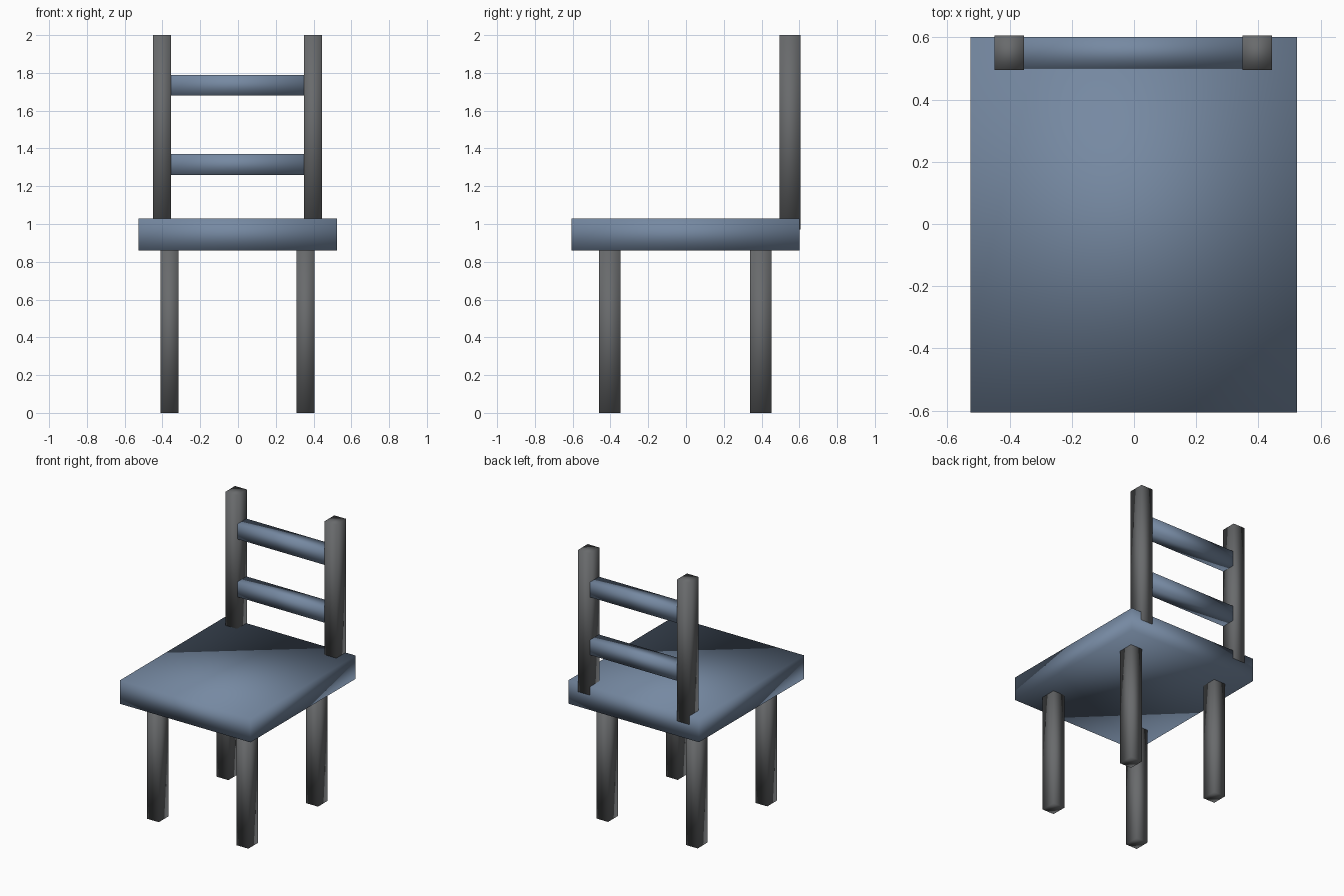
import bpy

if "Cube" in bpy.data.objects:
    bpy.data.objects.remove(bpy.data.objects["Cube"], do_unlink=True)


def make_material(name, color):
    mat = bpy.data.materials.new(name)
    mat.use_nodes = True
    mat.diffuse_color = color
    mat.node_tree.nodes["Principled BSDF"].inputs["Base Color"].default_value = color
    return mat


def box(name, x, y, z, mat):
    """Soft-shaded box spanning the given (min, max) ranges."""
    spans = (x, y, z)
    bpy.ops.mesh.primitive_cube_add(size=1, location=[(a + b) / 2 for a, b in spans])
    obj = bpy.context.object
    obj.name = name
    obj.scale = [b - a for a, b in spans]
    bpy.ops.object.transform_apply(location=False, rotation=False, scale=True)
    bpy.ops.object.shade_smooth()
    obj.data.materials.append(mat)
    return obj


blue = make_material("slate blue paint", (0.18, 0.25, 0.36, 1))
grey = make_material("dark grey wood", (0.14, 0.145, 0.15, 1))

# Seat slab
box("seat", (-0.526, 0.524), (-0.606, 0.602), (0.86, 1.03), blue)

# Legs and back posts on each side
for side, leg_x, post_x in (("right", (-0.41, -0.315), (-0.449, -0.354)),
                            ("left", (0.31, 0.405), (0.349, 0.444))):
    box("front_leg_" + side, leg_x, (-0.46, -0.348), (0, 0.87), grey)
    box("back_leg_" + side, leg_x, (0.34, 0.452), (0, 0.87), grey)
    box("back_post_" + side, post_x, (0.495, 0.607), (0.97, 2), grey)

# Rails between the posts
for name, bottom in (("lower_rail", 1.26), ("upper_rail", 1.68)):
    box(name, (-0.358, 0.353), (0.5, 0.602), (bottom, bottom + 0.11), blue)
